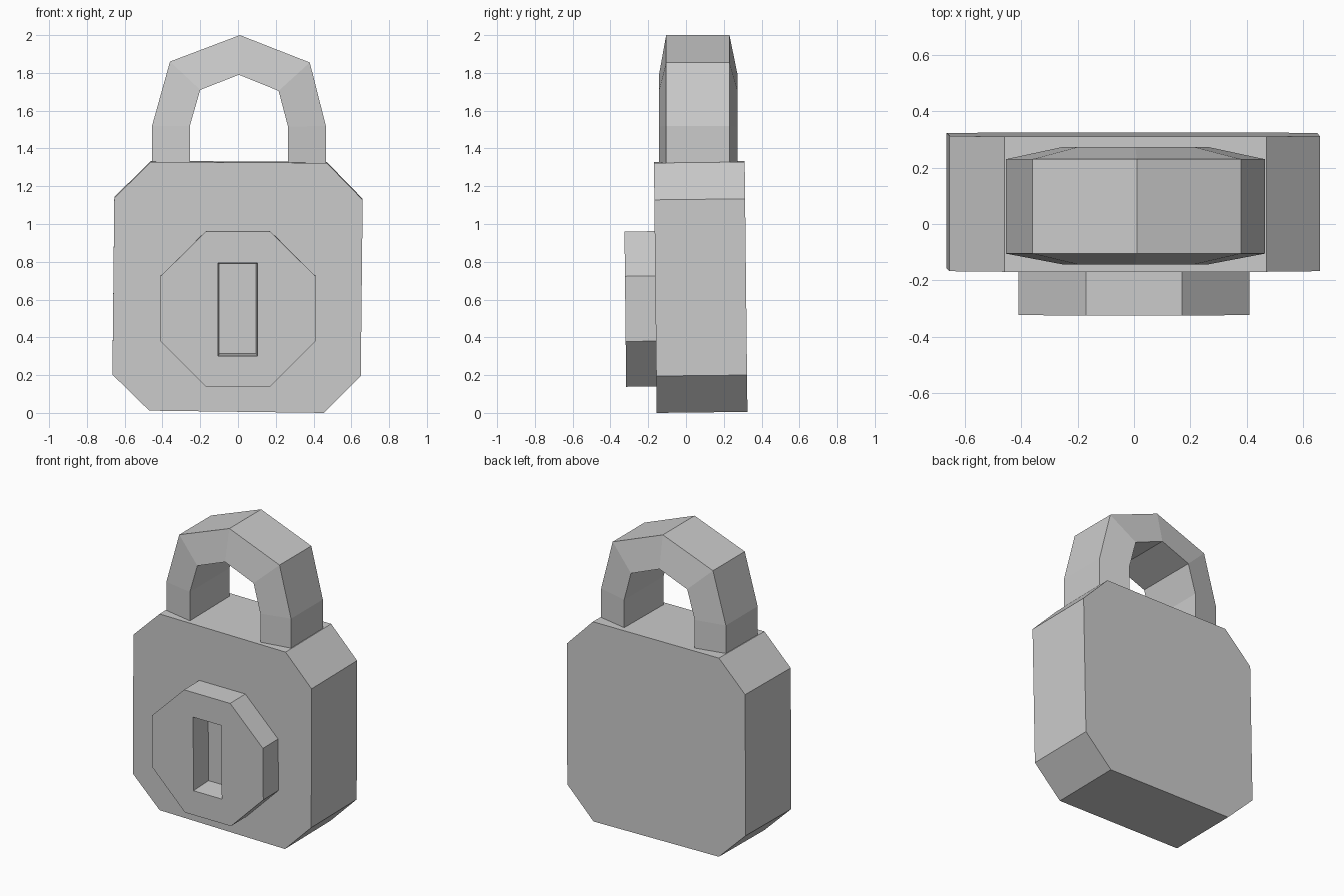
import bpy, bmesh

if "Cube" in bpy.data.objects:
    bpy.data.objects.remove(bpy.data.objects["Cube"])

TILT = 0.011  # the whole lock leans back to front by a hair


def lean(x, y, z):
    return (x, y - TILT * z, z + TILT * (y + 0.16))


def loft(name, rings, closed=False):
    """Join equal-length rings of points with quads; cap the ends unless closed."""
    bm = bmesh.new()
    loops = [[bm.verts.new(p) for p in ring] for ring in rings]
    pairs = list(zip(loops, loops[1:]))
    for a, b in pairs:
        n = len(a)
        for i in range(n):
            j = (i + 1) % n
            bm.faces.new((a[i], a[j], b[j], b[i]))
    bm.faces.new(loops[0])
    bm.faces.new(loops[-1])
    bmesh.ops.recalc_face_normals(bm, faces=bm.faces)
    mesh = bpy.data.meshes.new(name)
    bm.to_mesh(mesh)
    bm.free()
    obj = bpy.data.objects.new(name, mesh)
    bpy.context.collection.objects.link(obj)
    return obj


def prism(name, profile, y0, y1, back_profile=None):
    """Extrude an xz profile along y."""
    back = back_profile or profile
    return loft(name, [[lean(x, y0, z) for x, z in profile],
                       [lean(x, y1, z) for x, z in back]])


# Body: chamfered block
prism("lock_body",
      [(-0.47, 0.012), (0.455, 0.0), (0.65, 0.195), (0.66, 1.128),
       (0.47, 1.323), (-0.46, 1.329), (-0.655, 1.138), (-0.665, 0.203)],
      -0.155, 0.325)

# Octagonal keyhole plate
plate = prism("keyhole_plate",
              [(-0.17, 0.14), (0.17, 0.14), (0.41, 0.38), (0.41, 0.725),
               (0.17, 0.962), (-0.17, 0.962), (-0.41, 0.725), (-0.41, 0.38)],
              -0.315, -0.15)

# Keyhole slot, cut slightly tapered
slot = prism("keyhole_cutter",
             [(-0.106, 0.302), (0.104, 0.302), (0.104, 0.797), (-0.106, 0.797)],
             -0.33, -0.168,
             [(-0.097, 0.315), (0.095, 0.315), (0.095, 0.787), (-0.097, 0.787)])
slot.hide_render = True
slot.hide_viewport = True
cut = plate.modifiers.new("keyhole", "BOOLEAN")
cut.operation = "DIFFERENCE"
cut.solver = "EXACT"
cut.object = slot

# Shackle: trapezoid section, wider on the inside of the arch
outer = [(-0.455, 1.32), (-0.455, 1.52), (-0.36, 1.86), (0.01, 2.0),
         (0.38, 1.855), (0.465, 1.52), (0.465, 1.315)]
inner = [(-0.255, 1.32), (-0.255, 1.52), (-0.2, 1.71), (0.005, 1.79),
         (0.215, 1.705), (0.265, 1.515), (0.265, 1.315)]
loft("shackle",
     [[(ox, -0.105, oz), (ox, 0.23, oz), (ix, 0.273, iz), (ix, -0.143, iz)]
      for (ox, oz), (ix, iz) in zip(outer, inner)])
